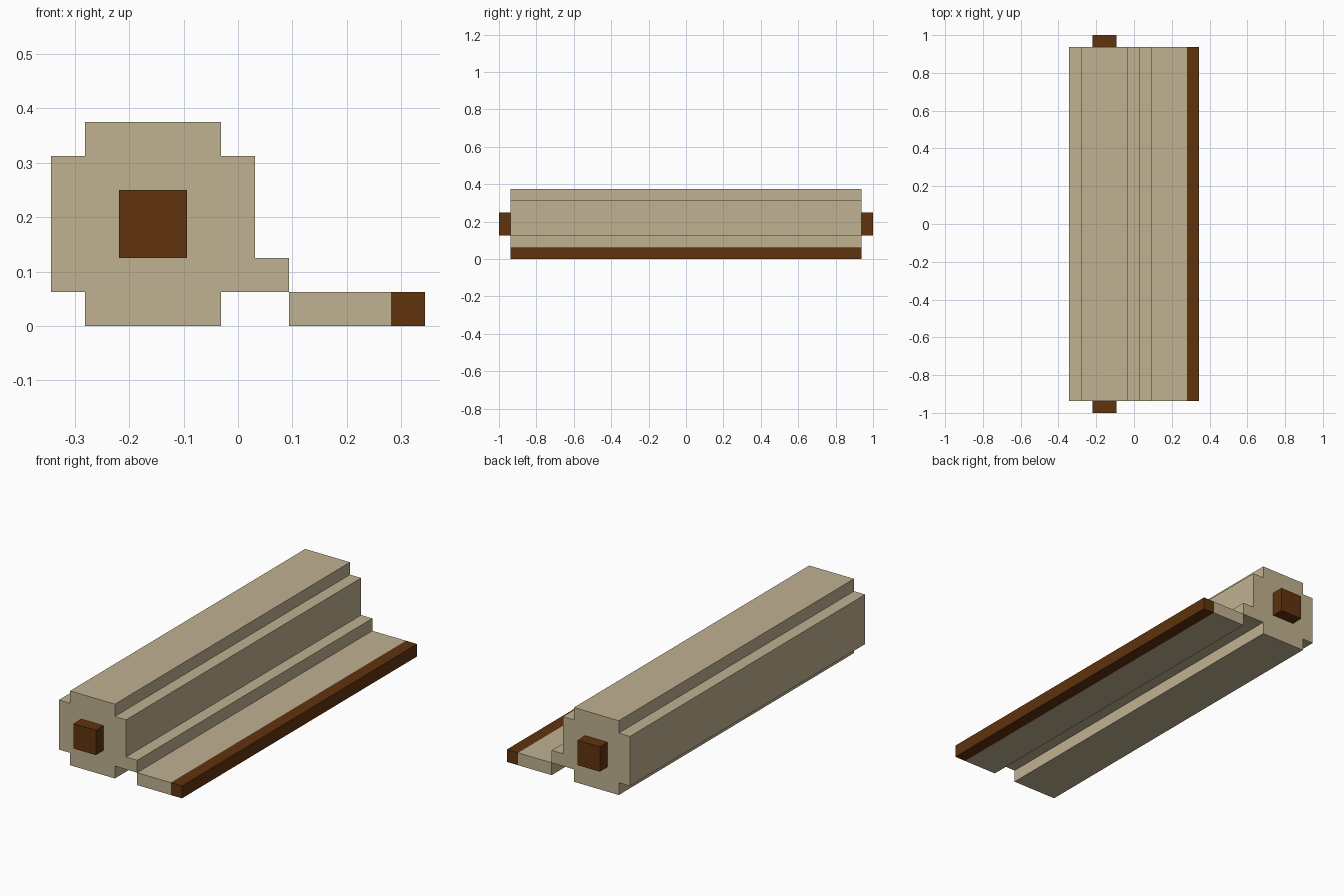
import bpy
import bmesh

cube = bpy.data.objects.get("Cube")
if cube:
    bpy.data.objects.remove(cube, do_unlink=True)

U = 1 / 16  # grid unit of the blocky design


def make_material(name, rgb):
    mat = bpy.data.materials.new(name)
    mat.use_nodes = True
    color = (*rgb, 1.0)
    mat.diffuse_color = color
    bsdf = next(n for n in mat.node_tree.nodes if n.type == "BSDF_PRINCIPLED")
    bsdf.inputs["Base Color"].default_value = color
    return mat


def extrude_profile(name, profile, half_length, mat):
    """Extrude an x-z outline, given in grid units, along y."""
    bm = bmesh.new()
    verts = [bm.verts.new((x * U, -half_length * U, z * U)) for x, z in profile]
    face = bm.faces.new(verts)
    result = bmesh.ops.extrude_face_region(bm, geom=[face])
    moved = [v for v in result["geom"] if isinstance(v, bmesh.types.BMVert)]
    bmesh.ops.translate(bm, verts=moved, vec=(0, 2 * half_length * U, 0))
    bmesh.ops.recalc_face_normals(bm, faces=bm.faces)
    mesh = bpy.data.meshes.new(name)
    bm.to_mesh(mesh)
    bm.free()
    mesh.materials.append(mat)
    obj = bpy.data.objects.new(name, mesh)
    bpy.context.collection.objects.link(obj)
    return obj


def rect(x0, x1, z0, z1):
    return [(x0, z0), (x1, z0), (x1, z1), (x0, z1)]


parchment = make_material("parchment tan", (0.527, 0.445, 0.287))
wood = make_material("dark brown wood", (0.117, 0.033, 0.004))

# Rolled body: stepped round outline with the lip where the sheet unrolls
roll = [(-4.5, 0), (-0.5, 0), (-0.5, 1), (1.5, 1), (1.5, 2), (0.5, 2), (0.5, 5),
        (-0.5, 5), (-0.5, 6), (-4.5, 6), (-4.5, 5), (-5.5, 5), (-5.5, 1), (-4.5, 1)]
extrude_profile("rolled_body", roll, 15, parchment)

# Flat unrolled sheet and the wooden strip along its free edge
extrude_profile("unrolled_sheet", rect(1.5, 4.5, 0, 1), 15, parchment)
extrude_profile("edge_strip", rect(4.5, 5.5, 0, 1), 15, wood)

# Wooden core rod, showing at both ends of the roll
extrude_profile("core_rod", rect(-3.5, -1.5, 2, 4), 16, wood)
